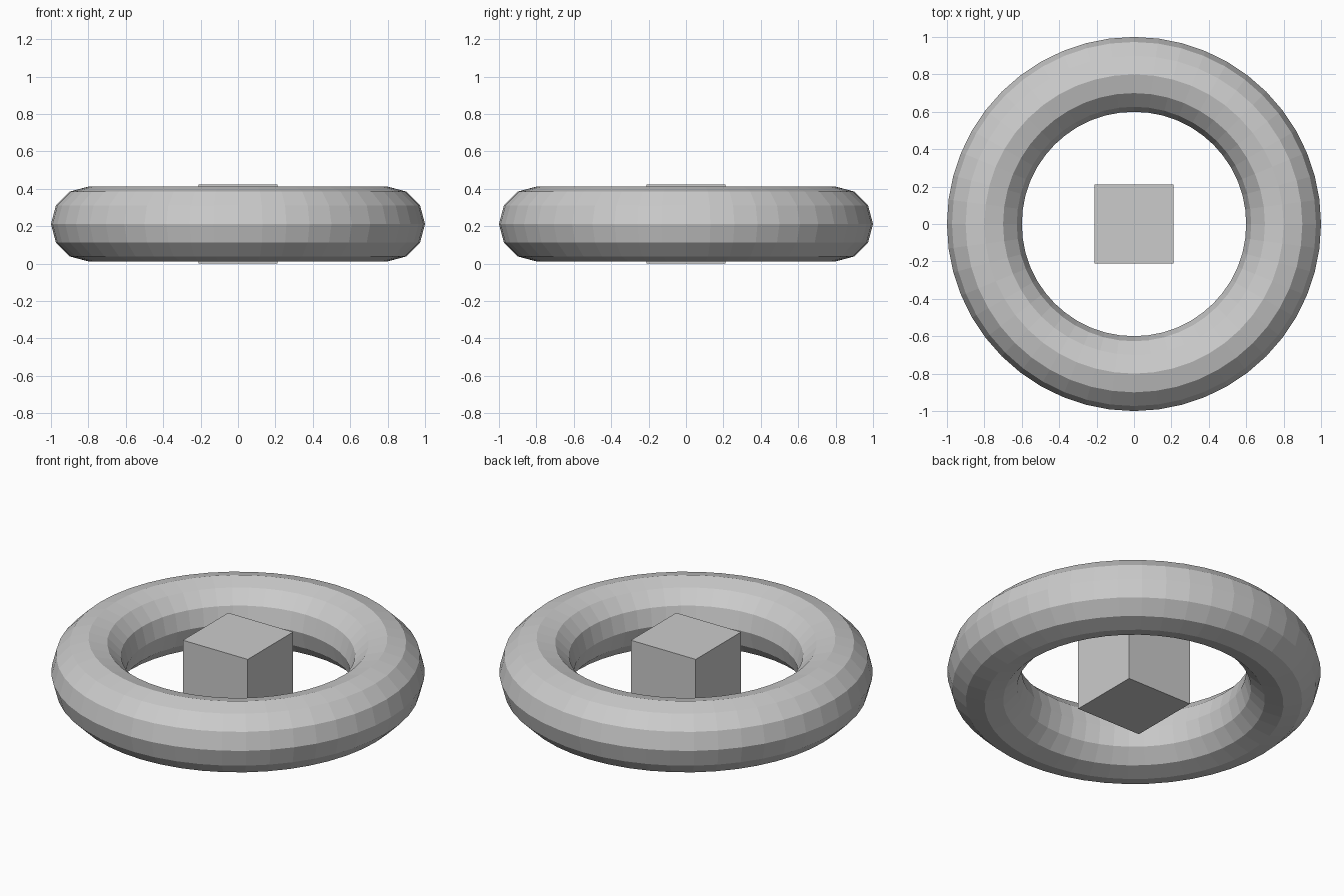
import bpy

if "Cube" in bpy.data.objects:
    bpy.data.objects.remove(bpy.data.objects["Cube"])

CUBE = 0.424      # cube edge length
MID = CUBE / 2    # shared centre height

# Low-poly ring
bpy.ops.mesh.primitive_torus_add(
    location=(0, 0, MID), major_radius=0.8, minor_radius=0.2,
    major_segments=48, minor_segments=12)
bpy.context.object.name = "ring"
bpy.ops.object.shade_flat()

# Cube floating in the middle of the ring
bpy.ops.mesh.primitive_cube_add(size=CUBE, location=(0, 0, MID))
bpy.context.object.name = "centre_cube"
